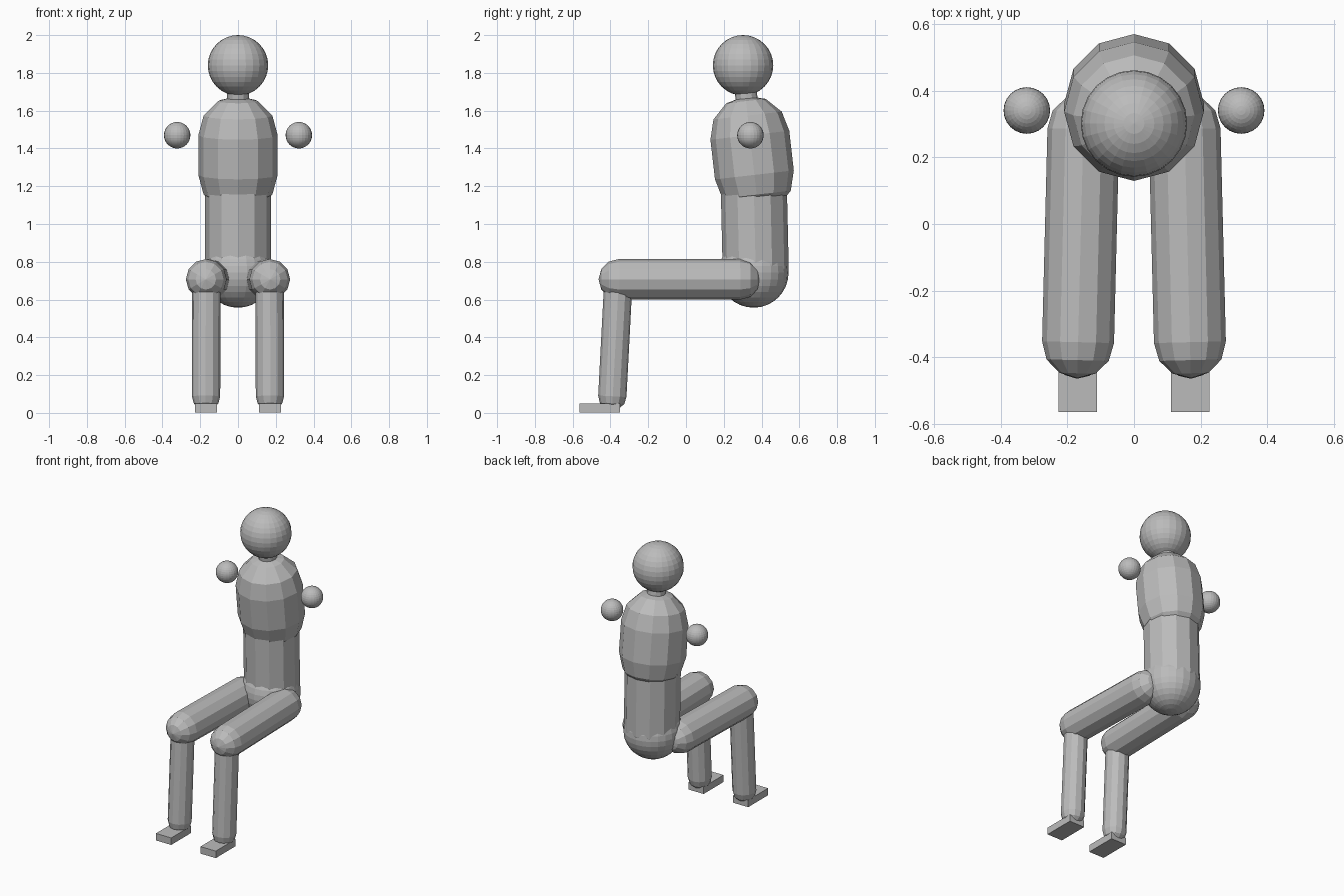
import bpy
import bmesh
import math
from mathutils import Vector, Matrix

if "Cube" in bpy.data.objects:
    bpy.data.objects.remove(bpy.data.objects["Cube"], do_unlink=True)

GREY = (0.5, 0.5, 0.5, 1.0)
grey = bpy.data.materials.new("plain_grey")
grey.use_nodes = True
grey.diffuse_color = GREY
grey.node_tree.nodes["Principled BSDF"].inputs["Base Color"].default_value = GREY


def finish(name, bm):
    """Turn a bmesh into a flat-shaded grey object."""
    bmesh.ops.recalc_face_normals(bm, faces=bm.faces)
    mesh = bpy.data.meshes.new(name)
    bm.to_mesh(mesh)
    bm.free()
    mesh.materials.append(grey)
    obj = bpy.data.objects.new(name, mesh)
    bpy.context.collection.objects.link(obj)
    return obj


def ball(name, centre, radius, segments=24, rings=16):
    bm = bmesh.new()
    bmesh.ops.create_uvsphere(bm, u_segments=segments, v_segments=rings,
                              radius=radius, matrix=Matrix.Translation(centre))
    return finish(name, bm)


def capsule(name, start, end, radius, sides=12, steps=3):
    """Round-ended limb between two cap centres."""
    start, end = Vector(start), Vector(end)
    axis = end - start
    profile = []
    for base, first in ((0, -steps), (axis.length, 0)):
        for i in range(steps + 1):
            a = (first + i) * math.pi / 2 / steps
            profile.append((radius * math.cos(a), 0, base + radius * math.sin(a)))
    bm = bmesh.new()
    verts = [bm.verts.new(p) for p in profile]
    edges = [bm.edges.new(pair) for pair in zip(verts, verts[1:])]
    bmesh.ops.spin(bm, geom=verts + edges, cent=(0, 0, 0), axis=(0, 0, 1),
                   angle=math.tau, steps=sides)
    bmesh.ops.remove_doubles(bm, verts=bm.verts, dist=0.0005)
    turn = axis.to_track_quat('Z', 'Y').to_matrix().to_4x4()
    bm.transform(Matrix.Translation(start) @ turn)
    return finish(name, bm)


def box(name, centre, size):
    bm = bmesh.new()
    bmesh.ops.create_cube(bm, size=1, matrix=Matrix.Translation(centre)
                          @ Matrix.Diagonal((*size, 1)))
    return finish(name, bm)


# Head and trunk
ball("head", (0, 0.302, 1.84), 0.16)
capsule("neck", (0, 0.33, 1.6), (0, 0.31, 1.74), 0.058)
capsule("chest", (0, 0.338, 1.47), (0, 0.362, 1.26), 0.21)
capsule("abdomen", (0, 0.358, 1.24), (0, 0.369, 0.76), 0.175)
ball("pelvis", (0, 0.358, 0.742), 0.185)

# Shoulders and legs on both sides
for side, s in (("left", 1), ("right", -1)):
    ball(side + "_shoulder", (s * 0.322, 0.341, 1.47), 0.07)
    capsule(side + "_thigh", (s * 0.152, 0.285, 0.707),
            (s * 0.168, -0.355, 0.707), 0.108)
    capsule(side + "_shin", (s * 0.168, -0.358, 0.7),
            (s * 0.169, -0.39, 0.088), 0.075)
    box(side + "_foot", (s * 0.169, -0.457, 0.025), (0.116, 0.215, 0.048))
